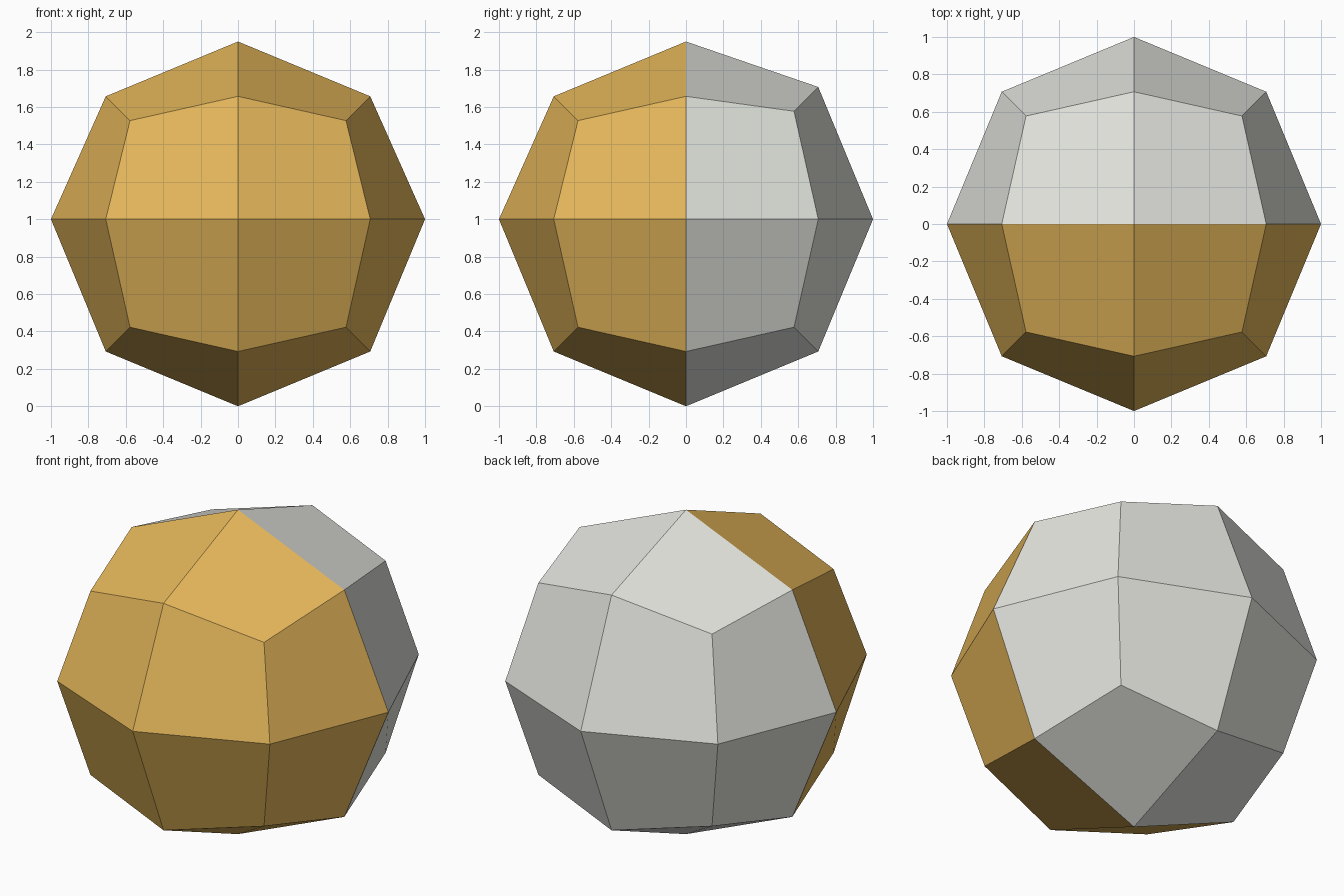
import bpy, bmesh
from mathutils import Vector

if "Cube" in bpy.data.objects:
    bpy.data.objects.remove(bpy.data.objects["Cube"])


def material(name, colour):
    m = bpy.data.materials.new(name)
    m.diffuse_color = (*colour, 1)
    m.use_nodes = True
    m.node_tree.nodes["Principled BSDF"].inputs["Base Color"].default_value = m.diffuse_color
    return m


# Ball: a cube cut once per side and pushed out to a unit sphere
bm = bmesh.new()
bmesh.ops.create_cube(bm, size=2)
bmesh.ops.subdivide_edges(bm, edges=bm.edges[:], cuts=1, use_grid_fill=True)
for v in bm.verts:
    v.co.normalize()

# Front half gold, back half grey
bm.normal_update()
for f in bm.faces:
    f.material_index = 0 if f.calc_center_median().y < 0 else 1

# Upper front cap sits slightly lower than the back
for v in bm.verts:
    if v.co.z > 0.1 and v.co.y < 0.1:
        v.co.z -= 0.05
    v.co.z += 1

mesh = bpy.data.meshes.new("faceted_ball")
bm.to_mesh(mesh)
bm.free()
mesh.materials.append(material("gold", (0.775, 0.468, 0.102)))
mesh.materials.append(material("light grey", (0.76, 0.77, 0.72)))
ball = bpy.data.objects.new("faceted_ball", mesh)
bpy.context.collection.objects.link(ball)
